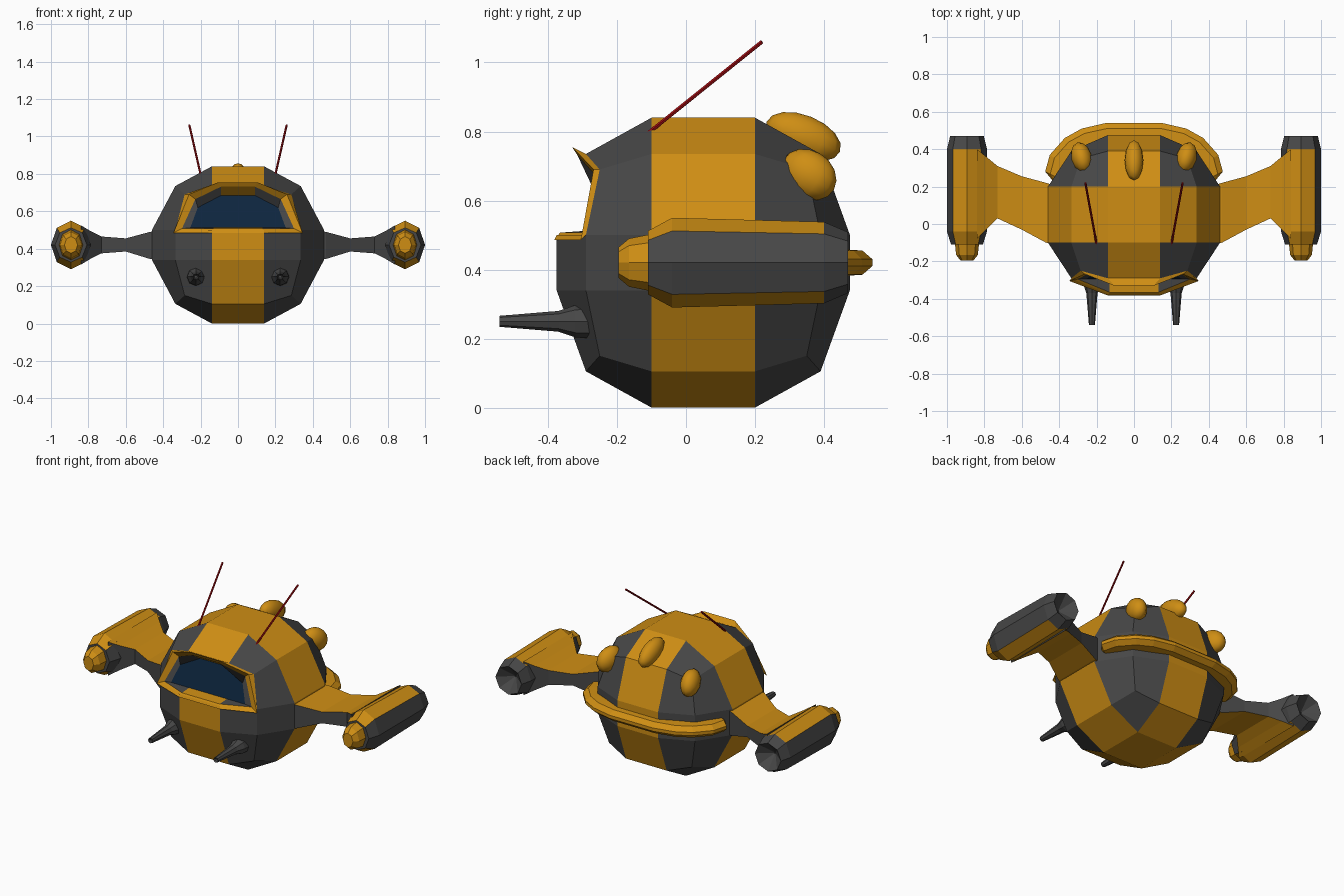
import bpy, bmesh, math
from mathutils import Vector, Matrix

if "Cube" in bpy.data.objects:
    bpy.data.objects.remove(bpy.data.objects["Cube"])

def material(name, rgb):
    m = bpy.data.materials.new(name)
    m.diffuse_color = (*rgb, 1)
    m.use_nodes = True
    m.node_tree.nodes["Principled BSDF"].inputs["Base Color"].default_value = m.diffuse_color
    return m

MATS = [material("amber", (0.62, 0.27, 0.007)), material("dark_grey", (0.063, 0.063, 0.063)),
        material("navy_glass", (0.004, 0.019, 0.05)), material("red", (0.36, 0.004, 0.006))]
AMBER, GREY, NAVY, RED = range(4)

def finish(bm, name, rule, mirror=False, smooth=False):
    """Colour faces by a rule and make the object."""
    bmesh.ops.remove_doubles(bm, verts=bm.verts, dist=1e-5)
    bmesh.ops.recalc_face_normals(bm, faces=bm.faces)
    bm.normal_update()
    for f in bm.faces:
        f.material_index = rule(f) if callable(rule) else rule
        f.smooth = smooth
    me = bpy.data.meshes.new(name)
    bm.to_mesh(me)
    bm.free()
    for m in MATS:
        me.materials.append(m)
    ob = bpy.data.objects.new(name, me)
    bpy.context.collection.objects.link(ob)
    if mirror:
        ob.modifiers.new("mirror", 'MIRROR').use_mirror_merge = False
    return ob

def loft(rings, caps=(True, True)):
    bm = bmesh.new()
    vs = [[bm.verts.new(p) for p in r] for r in rings]
    n = len(vs[0])
    for a, b in zip(vs, vs[1:]):
        for i in range(n):
            bm.faces.new((a[i], a[(i + 1) % n], b[(i + 1) % n], b[i]))
    if caps[0]:
        bm.faces.new(vs[0])
    if caps[1]:
        bm.faces.new(vs[-1])
    return bm

def oval(x, y, z, rx, rz, n=8):
    return [(x + rx * math.cos(2 * math.pi * i / n), y, z + rz * math.sin(2 * math.pi * i / n))
            for i in range(n)]

# Hull: rounded cube of 3 x 3 panels per side, with the window panels left open
MID = (0.14, 0.15, 0.08)
EXT = {1: (0.46, 0.425, 0.42), 2: (0.335, 0.34, 0.315), 3: (0.285, 0.30, 0.27)}
CENTRE = Vector((0, 0.05, 0.42))
bm = bmesh.new()
cache = {}

def hull_vert(idx):
    if idx not in cache:
        e = sum(i in (0, 3) for i in idx)
        p = [(-1 if i < 2 else 1) * (EXT[e][a] if i in (0, 3) else MID[a])
             for a, i in enumerate(idx)]
        cache[idx] = bm.verts.new(CENTRE + Vector(p))
    return cache[idx]

for axis in range(3):
    for side in (0, 3):
        for u in range(3):
            for v in range(3):
                if axis == 1 and side == 0 and v == 2:
                    continue
                quad = []
                for du, dv in ((0, 0), (1, 0), (1, 1), (0, 1)):
                    idx = [u + du, v + dv]
                    idx.insert(axis, side)
                    quad.append(hull_vert(tuple(idx)))
                bm.faces.new(quad)

def hull_colour(f):
    c = f.calc_center_median()
    return AMBER if abs(c.x) < 0.1 or -0.1 < c.y < 0.2 else GREY

finish(bm, "hull", hull_colour)

# Window frame: amber lip, grey recess
def sym(half):
    return half + [(-x, y, z) for x, y, z in reversed(half)]

outer = sym([(0.14, -0.29, 0.735), (0.285, -0.25, 0.69), (0.335, -0.29, 0.50), (0.14, -0.375, 0.50)])
lip = sym([(0.105, -0.33, 0.755), (0.262, -0.268, 0.69), (0.345, -0.305, 0.485), (0.14, -0.382, 0.485)])
inner = sym([(0.09, -0.315, 0.732), (0.228, -0.255, 0.665), (0.30, -0.295, 0.507), (0.13, -0.365, 0.507)])
pane = sym([(x, -0.295 + (z - 0.51) * 0.3, z)
            for x, z in ((0.09, 0.685), (0.215, 0.62), (0.255, 0.512), (0.13, 0.512))])
finish(loft([outer, lip, inner], (False, False)), "window_frame", AMBER)
finish(loft([inner, pane], (False, False)), "window_recess",
       lambda f: AMBER if abs(f.calc_center_median().x) < 0.05 else GREY)
bm = bmesh.new()
bm.faces.new([bm.verts.new(p) for p in pane])
finish(bm, "window_glass", NAVY)

# Wings: rectangular sections; amber above and below, grey edges
def wing_colour(f):
    return AMBER if abs(f.normal.z) > 0.5 and -0.08 < f.calc_center_median().y < 0.41 else GREY

stations = [(0.40, -0.11, 0.20, 0.34, 0.50), (0.47, -0.10, 0.22, 0.345, 0.49),
            (0.60, -0.03, 0.255, 0.385, 0.455), (0.73, 0.03, 0.31, 0.375, 0.465),
            (0.79, -0.03, 0.36, 0.345, 0.495), (0.84, -0.08, 0.40, 0.315, 0.525)]
finish(loft([[(x, a, lo), (x, b, lo), (x, b, hi), (x, a, hi)] for x, a, b, lo, hi in stations]),
       "wings", wing_colour, mirror=True)

# Engine pods with a hollow exhaust
pod = [(-0.11, 0.085, 0.092), (-0.04, 0.107, 0.13), (0.40, 0.107, 0.118), (0.47, 0.09, 0.088),
       (0.40, 0.004, 0.004)]
finish(loft([oval(0.893, y, 0.42, rx, rz) for y, rx, rz in pod]), "engine_pods",
       wing_colour, mirror=True)

# Amber lamps on the pod noses
lamp = [(-0.10, 0.065, 0.083), (-0.165, 0.058, 0.07), (-0.195, 0.035, 0.045)]
finish(loft([oval(0.893, y, 0.42, rx, rz) for y, rx, rz in lamp]), "pod_lamps", AMBER, mirror=True)

# Guns
gun = [(-0.26, 0.05), (-0.32, 0.047), (-0.37, 0.03), (-0.54, 0.016), (-0.52, 0.008)]
finish(loft([oval(0.225, y, 0.25, r, r) for y, r in gun]), "guns", GREY, mirror=True)

# Rear bumper ridge wrapping round the back
arc = [(0.425, 0.22), (0.475, 0.28), (0.45, 0.37), (0.37, 0.46), (0.28, 0.51), (0.15, 0.54)]
arc += [(-x, y) for x, y in reversed(arc)]
rings = []
for k, (x, y) in enumerate(arc):
    d = Vector((x, y - 0.05, 0)).normalized()
    s = 0.4 if k in (0, len(arc) - 1) else 1
    rings.append([Vector((x, y, 0.42 + h * s)) - d * o * s for o, h in
                  ((0.11, 0.04), (0.03, 0.035), (0, 0.01), (0, -0.01), (0.03, -0.035), (0.11, -0.04))])
finish(loft(rings), "rear_ridge", AMBER)

# Rear bumps on the upper back
def bump(name, pos, size, tilt, turn, mirror):
    b = bmesh.new()
    bmesh.ops.create_uvsphere(b, u_segments=12, v_segments=8, radius=1)
    m = (Matrix.Translation(pos) @ Matrix.Rotation(turn, 4, 'Z') @ Matrix.Rotation(tilt, 4, 'X')
         @ Matrix.Diagonal((*size, 1)))
    bmesh.ops.transform(b, matrix=m, verts=b.verts)
    finish(b, name, AMBER, mirror, True)

bump("top_bump", (0, 0.34, 0.785), (0.05, 0.115, 0.062), math.radians(-22), 0, False)
bump("side_bumps", (0.28, 0.355, 0.675), (0.055, 0.088, 0.07), math.radians(-30), math.radians(-15), True)

# Antennae
a, b = Vector((0.195, -0.135, 0.775)), Vector((0.26, 0.22, 1.06))
rot = (b - a).to_track_quat('Z', 'Y').to_matrix()
finish(loft([[p + rot @ Vector((0.006 * math.cos(t * math.pi / 3), 0.006 * math.sin(t * math.pi / 3), 0))
              for t in range(6)] for p in (a, b)]), "antennae", RED, mirror=True)
